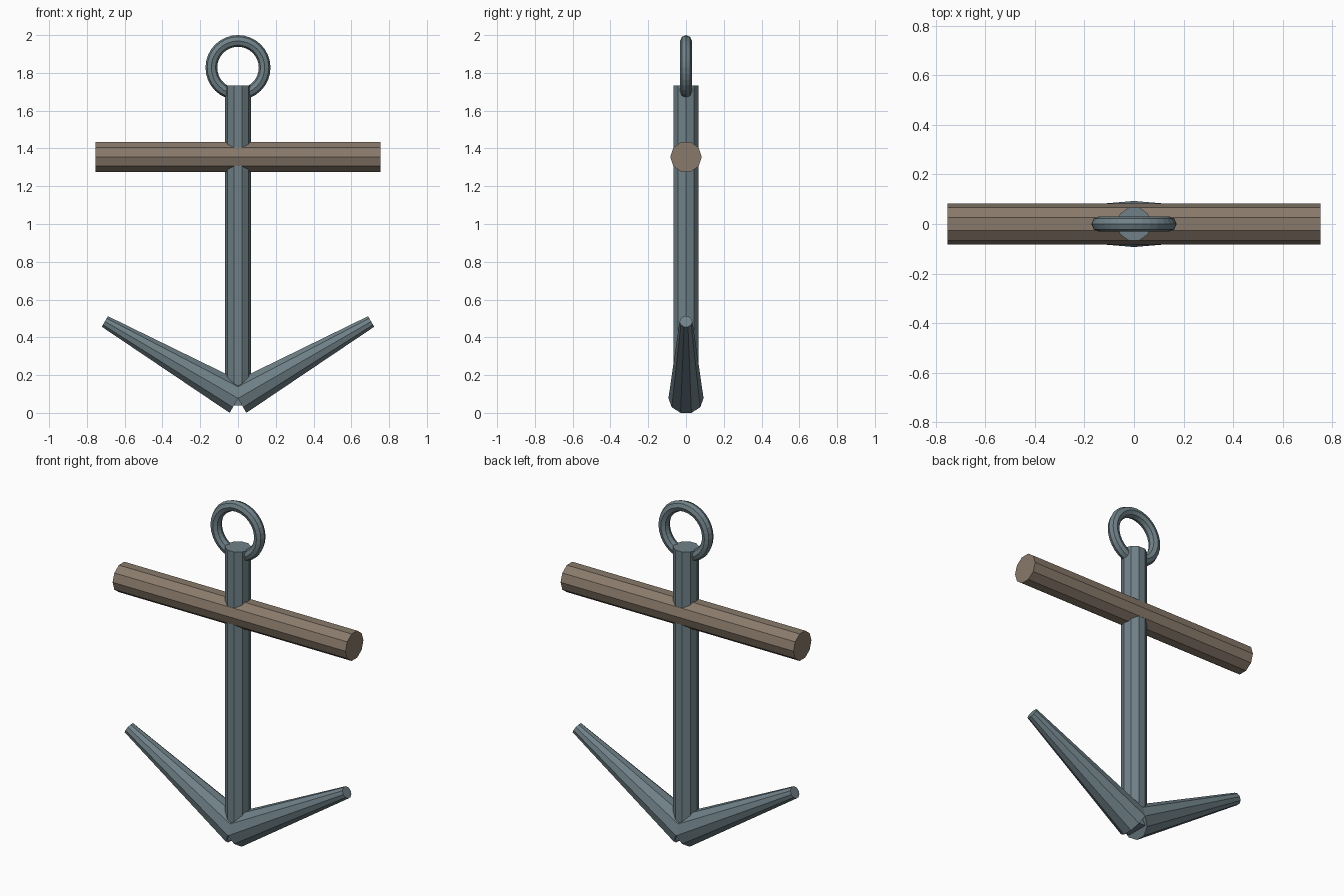
import bpy
from math import radians, sin, cos

if "Cube" in bpy.data.objects:
    bpy.data.objects.remove(bpy.data.objects["Cube"])


def material(name, color):
    m = bpy.data.materials.new(name)
    m.diffuse_color = (*color, 1)
    m.use_nodes = True
    m.node_tree.nodes["Principled BSDF"].inputs["Base Color"].default_value = m.diffuse_color
    return m


iron = material("iron", (0.16, 0.22, 0.245))
wood = material("wood", (0.25, 0.195, 0.147))


def rod(name, r1, r2, length, loc, rot, mat):
    """Ten-sided flat-shaded rod, tapered from r1 to r2."""
    bpy.ops.mesh.primitive_cone_add(vertices=10, radius1=r1, radius2=r2,
                                    depth=length, location=loc, rotation=rot)
    ob = bpy.context.object
    ob.name = name
    ob.data.materials.append(mat)
    return ob


# Upright shank
SHANK_BOTTOM, SHANK_TOP = 0.038, 1.733
rod("shank", 0.07, 0.07, SHANK_TOP - SHANK_BOTTOM,
    (0, 0, (SHANK_BOTTOM + SHANK_TOP) / 2), (0, 0, radians(90)), iron)

# Wooden crossbar
rod("stock", 0.083, 0.083, 1.508, (0, 0, 1.355), (0, radians(90), 0), wood)

# Two tapered arms rising 30 degrees from the crown
ARM, CROWN_Z, TILT = 0.814, 0.077, radians(60)
for side, name in ((-1, "arm_left"), (1, "arm_right")):
    rod(name, 0.093, 0.034, ARM,
        (side * ARM / 2 * sin(TILT), 0, CROWN_Z + ARM / 2 * cos(TILT)),
        (0, side * TILT, 0), iron)

# Ring at the top of the shank
bpy.ops.mesh.primitive_torus_add(major_segments=32, minor_segments=8,
                                 major_radius=0.141, minor_radius=0.031,
                                 location=(0, 0, 1.828),
                                 rotation=(radians(90), 0, 0))
ring = bpy.context.object
ring.name = "ring"
ring.data.materials.append(iron)
ring.data.shade_flat()
